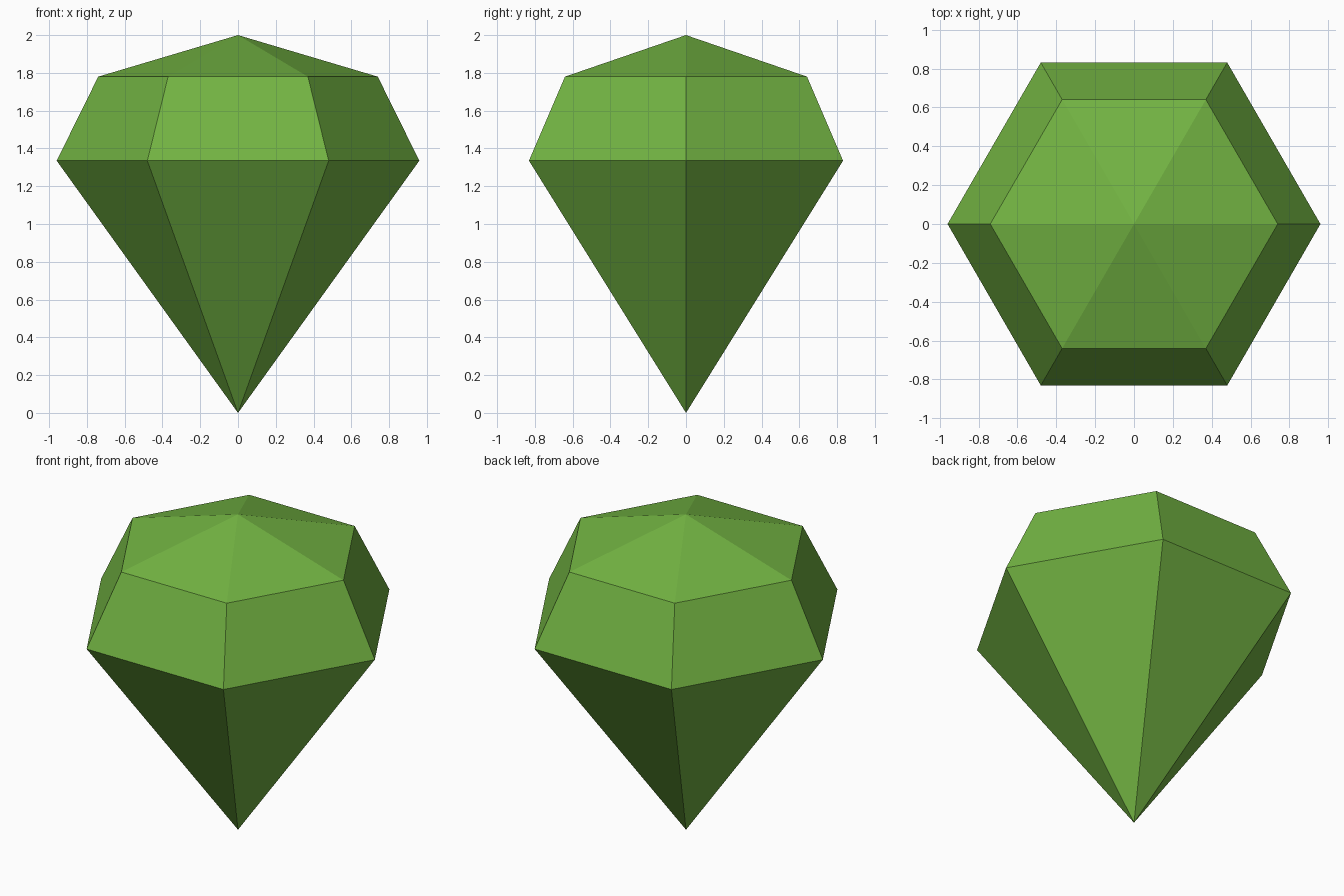
import bpy, bmesh
from math import cos, sin, tau

cube = bpy.data.objects.get("Cube")
if cube:
    bpy.data.objects.remove(cube, do_unlink=True)

SIDES = 6
GIRDLE_R, GIRDLE_Z = 0.96, 1.335
SHOULDER_R, SHOULDER_Z = 0.74, 1.78
TOP_Z = 2.0

# Single green material
green = bpy.data.materials.new("gem green")
green.use_nodes = True
colour = (0.17, 0.455, 0.055, 1)
green.diffuse_color = colour
green.node_tree.nodes["Principled BSDF"].inputs["Base Color"].default_value = colour

bm = bmesh.new()


def ring(radius, z):
    return [bm.verts.new((radius * cos(tau * i / SIDES), radius * sin(tau * i / SIDES), z))
            for i in range(SIDES)]


# Pointed base, wide girdle, narrower shoulder and low pointed crown
tip = bm.verts.new((0, 0, 0))
girdle = ring(GIRDLE_R, GIRDLE_Z)
shoulder = ring(SHOULDER_R, SHOULDER_Z)
peak = bm.verts.new((0, 0, TOP_Z))

for i in range(SIDES):
    j = (i + 1) % SIDES
    bm.faces.new((tip, girdle[j], girdle[i]))
    bm.faces.new((girdle[i], girdle[j], shoulder[j], shoulder[i]))
    bm.faces.new((shoulder[i], shoulder[j], peak))

bmesh.ops.recalc_face_normals(bm, faces=bm.faces)
mesh = bpy.data.meshes.new("cut_gem")
bm.to_mesh(mesh)
bm.free()
mesh.materials.append(green)

gem = bpy.data.objects.new("cut_gem", mesh)
bpy.context.collection.objects.link(gem)
